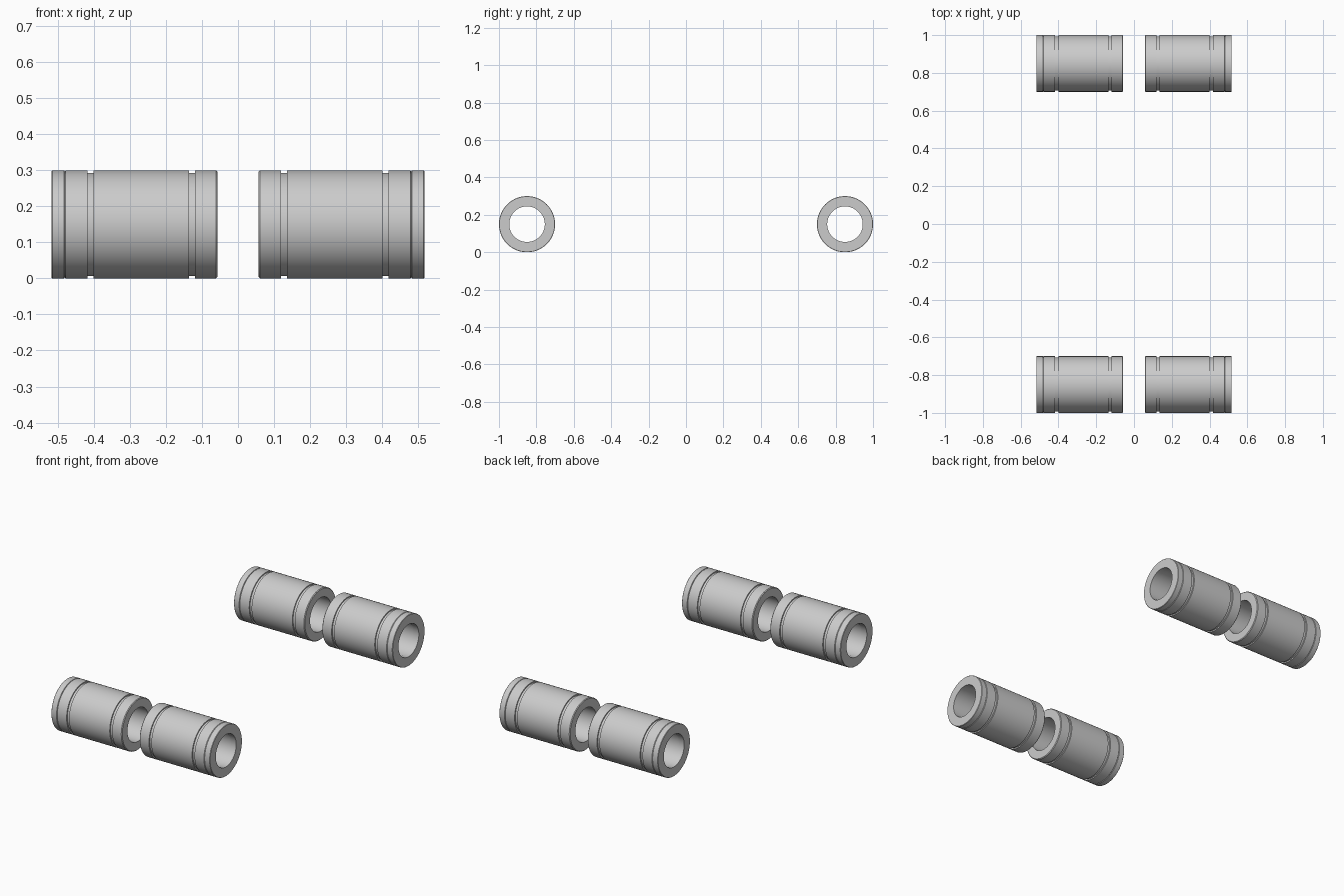
import bpy, bmesh, math

if "Cube" in bpy.data.objects:
    bpy.data.objects.remove(bpy.data.objects["Cube"])

R, BORE, LIP = 0.15, 0.098, 0.095   # outer radius, sleeve bore, cap bore
GROOVE, CH = 0.143, 0.004           # groove radius, edge chamfer
SEGS = 96


def lathe(name, profile, side, y):
    """Revolve a closed (x, radius) profile around a line parallel to X."""
    bm = bmesh.new()
    rings = []
    for i in range(SEGS):
        a = 2 * math.pi * i / SEGS
        rings.append([bm.verts.new((side * x, y + r * math.sin(a), R + r * math.cos(a)))
                      for x, r in profile])
    n = len(profile)
    for i in range(SEGS):
        p, q = rings[i], rings[(i + 1) % SEGS]
        for j in range(n):
            k = (j + 1) % n
            bm.faces.new((p[j], p[k], q[k], q[j]))
    bmesh.ops.recalc_face_normals(bm, faces=bm.faces[:])
    mesh = bpy.data.meshes.new(name)
    bm.to_mesh(mesh)
    bm.free()
    ob = bpy.data.objects.new(name, mesh)
    bpy.context.collection.objects.link(ob)
    bpy.context.view_layer.objects.active = ob
    ob.select_set(True)
    bpy.ops.object.shade_smooth_by_angle(angle=math.radians(25))
    ob.select_set(False)


def groove(x0, x1):
    return [(x0, R), (x0, GROOVE), (x1, GROOVE), (x1, R)]


# Sleeve: bored tube with two retaining-ring grooves and chamfered ends
X0, X1, X2 = 0.057, 0.482, 0.517
sleeve = ([(X0, BORE), (X0, R - CH), (X0 + CH, R)]
          + groove(0.120, 0.136) + groove(0.401, 0.417)
          + [(X1 - CH, R), (X1, R - CH), (X1, BORE)])

# End cap: short ring closing the outer end
cap = [(X1, LIP), (X1, R - 0.001), (X1 + 0.001, R),
       (X2 - 0.002, R), (X2, R - 0.002), (X2, LIP)]

for side, sname in ((-1, "left"), (1, "right")):
    for y, yname in ((-0.85, "front"), (0.85, "back")):
        lathe(f"bearing_sleeve_{yname}_{sname}", sleeve, side, y)
        lathe(f"bearing_end_cap_{yname}_{sname}", cap, side, y)
